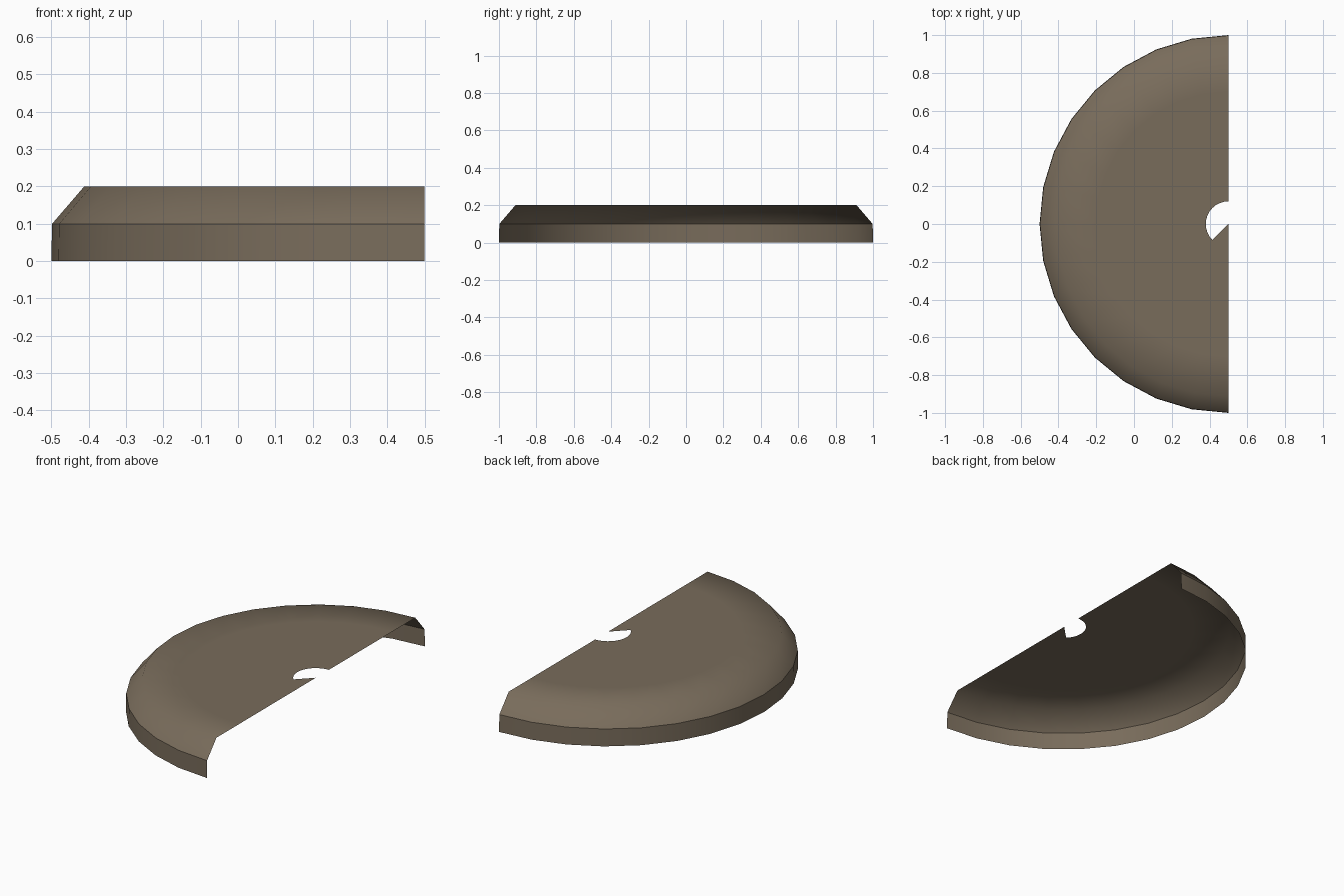
import bpy, bmesh, math

if "Cube" in bpy.data.objects:
    bpy.data.objects.remove(bpy.data.objects["Cube"])

CX, N = 0.5, 16          # centre of the disc on the cut edge, segments per half turn

mat = bpy.data.materials.new("dull brown")
mat.diffuse_color = (0.19, 0.15, 0.105, 1)
mat.use_nodes = True
mat.node_tree.nodes["Principled BSDF"].inputs["Base Color"].default_value = mat.diffuse_color

bm = bmesh.new()

def ring(r, z):
    """Half circle of vertices from +y through -x to -y."""
    return [bm.verts.new((CX + r * math.cos(a), r * math.sin(a), z))
            for a in (math.pi * (0.5 + i / N) for i in range(N + 1))]

# profile of the half lid: wall foot, wall top, bevel top, flat top, hole edge
profile = [(1.0, 0.0), (0.998, 0.1), (0.912, 0.2), (0.7, 0.2), (0.12, 0.2)]
rings = [ring(r, z) for r, z in profile]
for a, b in zip(rings, rings[1:]):
    for i in range(N):
        bm.faces.new((a[i], b[i], b[i + 1], a[i + 1]))

# wedge of the hole that is filled to the centre
centre = bm.verts.new((CX, 0, 0.2))
hole = rings[-1]
for i in range(N * 3 // 4, N):
    bm.faces.new((hole[i], centre, hole[i + 1]))

bmesh.ops.recalc_face_normals(bm, faces=bm.faces)
if sum(f.normal.z * f.calc_area() for f in bm.faces) < 0:
    bmesh.ops.reverse_faces(bm, faces=bm.faces)

# smooth shading with a sharp line where the wall meets the bevel
for f in bm.faces:
    f.smooth = True
for e in bm.edges:
    if all(abs(v.co.z - 0.1) < 1e-4 for v in e.verts):
        e.smooth = False

mesh = bpy.data.meshes.new("half_lid")
bm.to_mesh(mesh)
bm.free()
mesh.materials.append(mat)
bpy.context.collection.objects.link(bpy.data.objects.new("half_lid", mesh))
